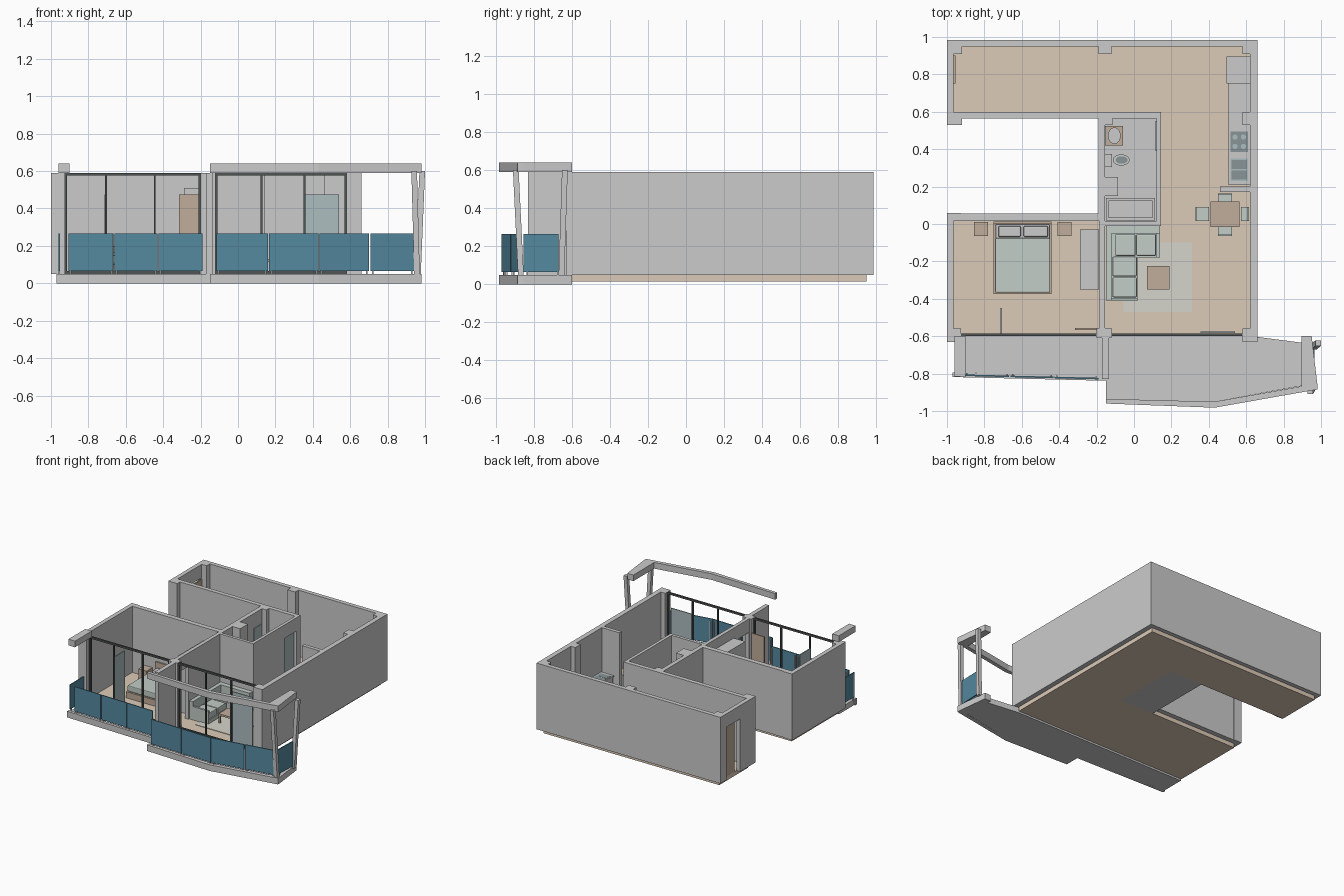
import bpy, bmesh, math
from mathutils import Vector

if "Cube" in bpy.data.objects:
    bpy.data.objects.remove(bpy.data.objects["Cube"])

FLOOR, TOP = 0.05, 0.59


def mat(name, *rgb):
    m = bpy.data.materials.new(name)
    m.diffuse_color = (*rgb, 1)
    m.use_nodes = True
    m.node_tree.nodes["Principled BSDF"].inputs["Base Color"].default_value = m.diffuse_color
    return m


FLOORING = mat("flooring", .72, .60, .48)
WOOD = mat("wood", .53, .42, .33)
STONE = mat("stone_grey", .52, .52, .53)
BLUE = mat("blue_glass", .09, .25, .35)
PANE = mat("pane", .42, .51, .53)
FABRIC = mat("fabric", .54, .61, .57)
RUG = mat("rug_cloth", .66, .66, .60)
DARK = mat("dark_metal", .08, .09, .09)
HOB = mat("hob_grey", .25, .30, .31)


def finish(name, bm, m=None, bevel=0):
    bmesh.ops.recalc_face_normals(bm, faces=bm.faces)
    me = bpy.data.meshes.new(name)
    bm.to_mesh(me)
    bm.free()
    o = bpy.data.objects.new(name, me)
    bpy.context.collection.objects.link(o)
    if m:
        me.materials.append(m)
    if bevel:
        b = o.modifiers.new("bevel", 'BEVEL')
        b.width, b.segments = bevel, 2
    return o


def add_prism(bm, low, high):
    """Solid between two matching loops of 3D points."""
    a = [bm.verts.new(p) for p in low]
    b = [bm.verts.new(p) for p in high]
    n = len(a)
    bm.faces.new(a[::-1])
    bm.faces.new(b)
    for i in range(n):
        j = (i + 1) % n
        bm.faces.new((a[i], a[j], b[j], b[i]))


def prism(name, pts, z0, z1, m=None):
    bm = bmesh.new()
    add_prism(bm, [(x, y, z0) for x, y in pts], [(x, y, z1) for x, y in pts])
    return finish(name, bm, m)


def boxes(name, items, m=None, bevel=0):
    """Each item is x0, x1, y0, y1, z0, z1."""
    bm = bmesh.new()
    for x0, x1, y0, y1, z0, z1 in items:
        pts = [(x0, y0), (x1, y0), (x1, y1), (x0, y1)]
        add_prism(bm, [(*p, z0) for p in pts], [(*p, z1) for p in pts])
    return finish(name, bm, m, bevel)


def oval(name, x, y, rx, ry, z0, z1, m=None, taper=1.0, n=24):
    ring = [(math.cos(2 * math.pi * i / n), math.sin(2 * math.pi * i / n)) for i in range(n)]
    bm = bmesh.new()
    add_prism(bm, [(x + rx * taper * c, y + ry * taper * s, z0) for c, s in ring],
              [(x + rx * c, y + ry * s, z1) for c, s in ring])
    return finish(name, bm, m)


def wall(name, x0, x1, y0, y1, door=None, head=.48):
    if not door:
        return boxes(name, [(x0, x1, y0, y1, FLOOR, TOP)])
    a, b = door
    return boxes(name, [(x0, x1, y0, a, FLOOR, TOP), (x0, x1, b, y1, FLOOR, TOP),
                        (x0, x1, a, b, head, TOP)])


# floors
boxes("wood_floor", [(-.965, .62, -.6, .015, .015, FLOOR), (.13, .62, .015, .58, .015, FLOOR),
                     (-.965, .62, .58, .95, .015, FLOOR)], FLOORING)
boxes("bathroom_floor", [(-.17, .13, .015, .58, .015, FLOOR)], STONE)

# pillars
for i, (x0, x1, y0, y1) in enumerate([
        (-1, -.92, .91, .985), (-.19, -.12, .91, .985), (.58, .66, .91, .985),
        (.58, .66, .53, .6), (.58, .66, -.63, -.56), (-1, -.92, .53, .6),
        (-.19, -.115, .53, .6), (-1, -.925, .015, .06), (-.2, -.12, -.61, -.555),
        (-1, -.925, -.63, -.56)]):
    wall(f"pillar_{i}", x0, x1, y0, y1)

# walls
wall("back_wall_left", -.92, -.19, .95, .985)
wall("back_wall_right", -.12, .58, .95, .985)
wall("right_wall_back", .62, .66, .6, .91)
wall("right_wall_front", .62, .66, -.56, .53)
wall("entrance_wall", -1, -.965, .6, .91, (.73, .905))
wall("hall_wall", -.92, -.19, .565, .6)
wall("bathroom_back_wall", -.115, .145, .565, .6)
wall("bathroom_left_wall", -.19, -.155, .055, .53)
wall("bathroom_right_wall", .12, .145, .015, .565, (.39, .55))
wall("bathroom_front_wall", -.155, .145, -.01, .015)
wall("bedroom_back_wall", -.925, -.155, .015, .055)
wall("bedroom_left_wall", -1, -.965, -.56, .015)
wall("room_divider", -.185, -.155, -.555, .015, (-.545, -.42))
wall("balcony_divider", -.17, -.135, -.83, -.61)
wall("kitchen_stub_wall", .46, .62, .17, .2)
wall("service_shaft", -.155, -.085, .15, .25)

# door leaves
boxes("entrance_door", [(-.965, -.955, .75, .9, FLOOR, .475)], WOOD)
boxes("bedroom_door", [(-.315, -.19, -.567, -.557, FLOOR, .475)], WOOD)
boxes("bathroom_door", [(.114, .122, .39, .55, FLOOR, .475)], PANE)
boxes("living_glass_door", [(.355, .54, -.583, -.575, FLOOR, .475)], PANE)
boxes("bedroom_glass_door", [(-.713, -.705, -.585, -.45, FLOOR, .475)], PANE)

# window frames
for name, xs in (("bedroom_window", (-.92, -.705, -.445, -.205)),
                 ("living_window", (-.115, .125, .355, .575))):
    parts = [(x - .005, x + .005, -.6, -.585, .065, .575) for x in xs]
    parts += [(xs[0] - .005, xs[-1] + .005, -.6, -.585, z, z + .015) for z in (FLOOR, .575)]
    boxes(name, parts, DARK)

# balcony floors
prism("left_balcony_floor", [(-.96, -.6), (-.17, -.6), (-.17, -.815), (-.96, -.795)], 0, .045, STONE)
prism("right_balcony_floor", [(-.17, -.6), (.63, -.6), (.9, -.635), (.9, -.865), (.43, -.95),
                              (-.15, -.935), (-.15, -.82), (-.17, -.815)], 0, .045, STONE)

# balcony beams
prism("left_front_beam", [(-.97, -.795), (-.15, -.815), (-.15, -.838), (-.97, -.818)], 0, FLOOR)
prism("left_top_beam", [(-.96, -.6), (-.9, -.6), (-.9, -.818), (-.96, -.815)], TOP, .64)
for level, z in (("bottom", 0), ("top", TOP)):
    prism(f"right_front_beam_{level}", [(-.15, -.935), (.43, -.95), (.895, -.868), (.98, -.855),
                                        (.98, -.885), (.43, -.982), (-.15, -.96)], z, z + .05)
    prism(f"right_side_beam_{level}", [(.895, -.6), (.95, -.6), (.98, -.855), (.895, -.868)], z, z + .05)

# leaning columns
for name, lo, hi in (("front_column", (.957, -.868), (.942, -.895)),
                     ("rear_column", (.962, -.655), (.985, -.637))):
    bm = bmesh.new()
    sq = [(-.015, -.015), (.015, -.015), (.015, .015), (-.015, .015)]
    add_prism(bm, [(lo[0] + a, lo[1] + b, .045) for a, b in sq],
              [(hi[0] + a, hi[1] + b, .6) for a, b in sq])
    finish(name, bm)


# balustrade panels with slim posts
def panel(name, p, q):
    p, q = Vector(p), Vector(q)
    d = (q - p).normalized()
    n = Vector((-d.y, d.x)) * .004
    prism(name, [p - n, q - n, q + n, p + n], .065, .265, BLUE)
    for i, c in enumerate((p + d * .012, q - d * .012)):
        boxes(f"{name}_post_{i}", [(c.x - .004, c.x + .004, c.y + .004, c.y + .012, FLOOR, .25)])


def front_y(x):
    if x < -.16:
        return -.807 - (x + .97) * .025
    return -.95 - (x + .15) * .028 if x < .43 else -.966 + (x - .43) * .176


for i, (a, b) in enumerate([(-.905, -.667), (-.661, -.43), (-.424, -.19), (-.115, .16),
                            (.166, .43), (.436, .7), (.708, .94)]):
    panel(f"balcony_panel_{i}", (a, front_y(a)), (b, front_y(b)))
panel("left_side_panel", (-.955, -.625), (-.955, -.805))
panel("right_side_panel", (.955, -.855), (.962, -.67))

# bedroom
boxes("bed_base", [(-.75, -.44, -.375, .01, FLOOR, .1)], WOOD)
boxes("headboard", [(-.75, -.44, .002, .014, .1, .2)], WOOD)
boxes("mattress", [(-.74, -.45, -.365, 0, .1, .14)], None, .006)
boxes("blanket", [(-.742, -.448, -.367, -.075, .105, .15)], FABRIC, .006)
boxes("pillows", [(-.725, -.605, -.07, -.01, .14, .165), (-.59, -.46, -.07, -.01, .14, .165)], None, .008)
boxes("nightstands", [(-.855, -.78, -.065, .012, FLOOR, .14), (-.41, -.335, -.065, .012, FLOOR, .14)], WOOD)
boxes("wardrobe", [(-.29, -.186, -.35, -.03, FLOOR, .51)])

# sofa
boxes("sofa_frame", [(-.15, .14, -.18, -.01, FLOOR, .085), (-.15, .02, -.41, -.18, FLOOR, .085),
                     (-.15, .14, -.05, -.01, .085, .2), (-.15, -.12, -.41, -.05, .085, .2),
                     (.12, .14, -.18, -.05, .085, .16), (-.12, .02, -.412, -.395, .085, .16)], FABRIC)
boxes("sofa_cushions", [(-.1, .008, -.17, -.055, .085, .135), (.012, .118, -.17, -.055, .085, .135),
                        (-.115, .015, -.28, -.175, .085, .135), (-.115, .015, -.392, -.285, .085, .135)],
      FABRIC, .006)
boxes("rug", [(-.055, .31, -.47, -.1, FLOOR, .054)], RUG)


def table(name, x0, x1, y0, y1, h, leg):
    parts = [(x0, x1, y0, y1, h - .015, h)]
    parts += [(x, x + leg, y, y + leg, FLOOR, h - .015)
              for x in (x0, x1 - leg) for y in (y0, y1 - leg)]
    return boxes(name, parts, WOOD)


table("coffee_table", .07, .19, -.35, -.225, .13, .012)
table("dining_table", .41, .565, -.015, .12, .2, .012)

# dining chairs: seat, four legs, backrest on the side facing away from the table
for name, x0, x1, y0, y1, back in (
        ("left_chair", .33, .4, .015, .09, (.33, .338, .015, .09)),
        ("right_chair", .572, .615, .015, .09, (.607, .615, .015, .09)),
        ("rear_chair", .45, .525, .1, .162, (.45, .525, .154, .162)),
        ("front_chair", .45, .525, -.065, -.005, (.45, .525, -.065, -.057))):
    parts = [(x0, x1, y0, y1, .13, .145), (*back, .145, .23)]
    parts += [(x, x + .008, y, y + .008, FLOOR, .13) for x in (x0, x1 - .008) for y in (y0, y1 - .008)]
    boxes(name, parts, FABRIC)

# kitchen
boxes("fridge", [(.495, .62, .75, .895, FLOOR, .43)])
boxes("kitchen_counter", [(.51, .62, .21, .75, FLOOR, .22), (.505, .62, .208, .75, .22, .232)])
boxes("hob", [(.515, .61, .385, .495, .232, .236)], HOB)
for i in range(4):
    oval(f"burner_{i}", .54 + .045 * (i % 2), .415 + .05 * (i // 2), .014, .014, .236, .239, PANE, n=16)
boxes("kitchen_sink", [(.515, .61, .23, .35, .232, .235)], PANE)
boxes("sink_bowls", [(.522, .603, .237, .286, .235, .236), (.522, .603, .294, .343, .235, .236)], HOB)

# bathroom
boxes("basin_cabinet", [(-.153, -.06, .42, .525, FLOOR, .2)], WOOD)
oval("basin", -.105, .472, .034, .044, .19, .222, taper=.7)
boxes("mirror", [(-.155, -.15, .42, .525, .3, .47)], PANE)
boxes("toilet_tank", [(-.155, -.118, .305, .375, FLOOR, .23)])
oval("toilet_bowl", -.068, .342, .045, .03, FLOOR, .13, taper=.65)
oval("toilet_seat", -.066, .342, .032, .02, .13, .134, HOB)
X0, X1, Y0, Y1 = -.15, .112, .02, .138
boxes("bathtub", [(X0, X1, Y0, Y0 + .014, FLOOR, .16), (X0, X1, Y1 - .014, Y1, FLOOR, .16),
                  (X0, X0 + .014, Y0 + .014, Y1 - .014, FLOOR, .16),
                  (X1 - .014, X1, Y0 + .014, Y1 - .014, FLOOR, .16),
                  (X0 + .014, X1 - .014, Y0 + .014, Y1 - .014, FLOOR, .08)])
